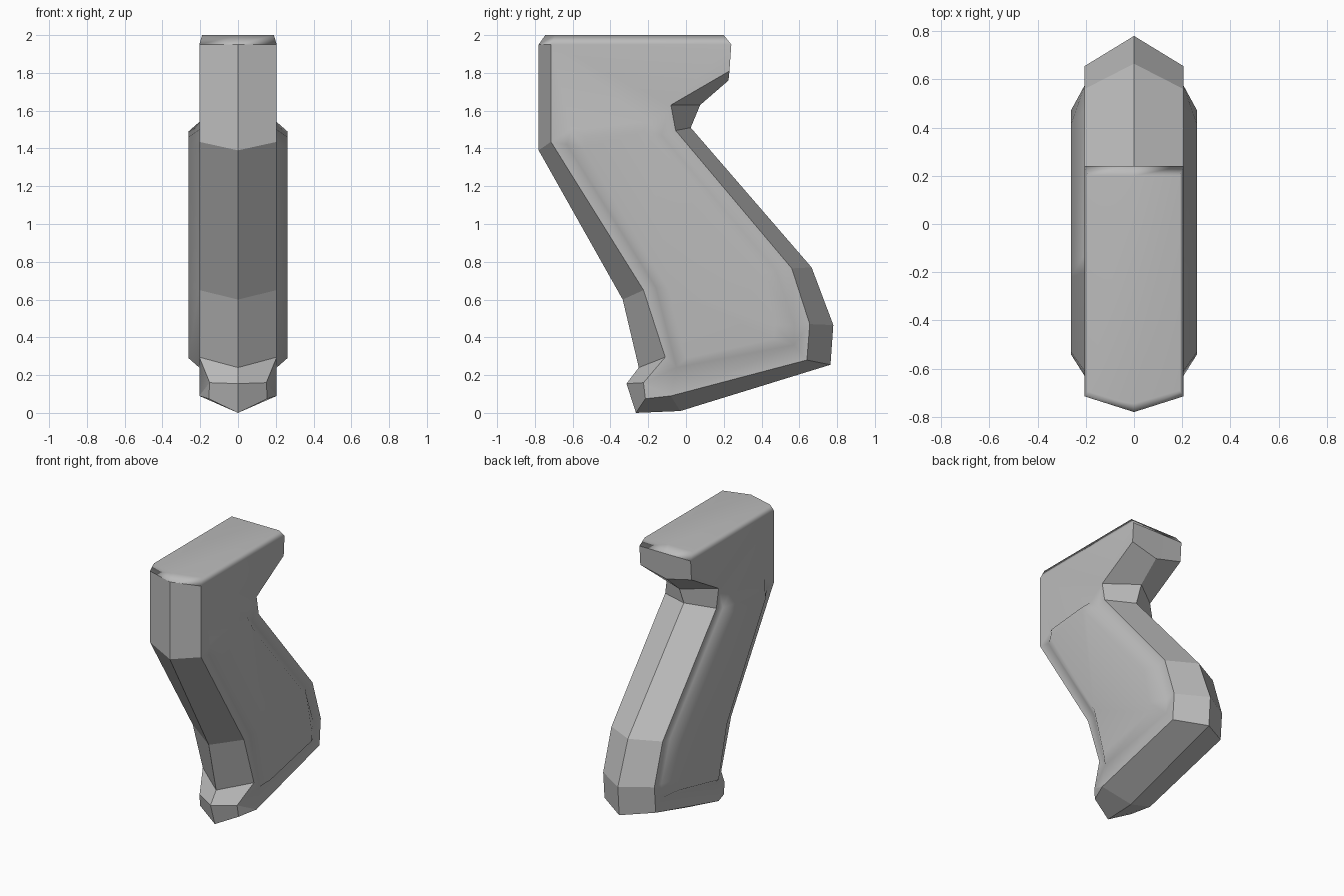
import bpy, bmesh

cube = bpy.data.objects.get("Cube")
if cube:
    bpy.data.objects.remove(cube)

grey = bpy.data.materials.new("plain grey")
grey.use_nodes = True
colour = (0.5, 0.5, 0.5, 1)
grey.diffuse_color = colour
grey.node_tree.nodes["Principled BSDF"].inputs["Base Color"].default_value = colour

W = 0.205   # half width of the body
P = 0.262   # half width of the raised side panels

# Centre ridge outline (y, z), from the front of the cap down and around
ridge = [(-.78, 1.95), (-.78, 1.39), (-.335, .6), (-.25, .24), (-.315, .155),
         (-.265, 0), (-.03, .01), (.765, .255), (.78, .465), (.665, .77),
         (.025, 1.51), (.075, 1.63), (.225, 1.76), (.24, 1.95)]
# Matching outline of the flat sides
side = [(-.715, 1.95), (-.715, 1.435), (-.225, .65), (-.11, .295), (-.225, .16),
        (-.215, .075), (-.08, .09), (.64, .28), (.655, .47), (.56, .765),
        (-.055, 1.495), (-.08, 1.63), (.23, 1.81), (.24, 1.95)]
narrow = {4: .15, 5: .155}   # pinched points of the toe
# Raised panel: foot of its slope and its flat top
foot = [(-.61, 1.5), (-.63, 1.42), (-.16, .665), (-.05, .24), (.57, .36),
        (.575, .465), (.475, .755), (-.13, 1.47), (-.2, 1.54)]
crest = [(-.53, 1.46), (-.54, 1.4), (-.095, .66), (0, .29), (.465, .39),
         (.47, .465), (.41, .74), (-.18, 1.43), (-.22, 1.49)]

bm = bmesh.new()


def ring(points, x, pinch={}):
    s = 1 if x > 0 else -1
    return [bm.verts.new((s * pinch[i] if i in pinch else x, y, z))
            for i, (y, z) in enumerate(points)]


def loop_edges(verts):
    return [bm.edges.get(p) or bm.edges.new(p)
            for p in zip(verts, verts[1:] + verts[:1])]


def bridge(a, b, closed=True):
    n = len(a)
    for i in range(n if closed else n - 1):
        j = (i + 1) % n
        bm.faces.new((a[i], a[j], b[j], b[i]))


# Faceted walls between the ridge and each side
mid = ring(ridge, 0)
sides = {s: ring(side, s * W, narrow) for s in (1, -1)}
for s in sides:
    bridge(mid, sides[s], closed=False)

# Cap with a bevelled rim
shoulder = [sides[1][0], sides[1][-1], mid[-1], sides[-1][-1], sides[-1][0], mid[0]]
lid = [bm.verts.new(c) for c in ((.19, -.69, 2), (.19, .2, 2), (0, .2, 2),
                                 (-.19, .2, 2), (-.19, -.69, 2), (0, -.745, 2))]
bridge(shoulder, lid)
bm.faces.new(lid)

# Flat sides with the raised panels
soft = set(lid)
for s, outline in sides.items():
    low, high = ring(foot, s * W), ring(crest, s * P)
    bridge(low, high)
    bm.faces.new(high)
    bmesh.ops.triangle_fill(bm, edges=loop_edges(outline) + loop_edges(low),
                            use_beauty=True)
    soft.update(low + high)
bmesh.ops.recalc_face_normals(bm, faces=bm.faces)

# Crisp facet edges, soft panel slopes and cap rim
rim = {bm.edges.get((sides[s][0], sides[s][-1])) for s in sides}
for f in bm.faces:
    f.smooth = True
for e in bm.edges:
    flat = e.calc_face_angle(0) < .05
    e.smooth = flat or e in rim or any(v in soft for v in e.verts)

mesh = bpy.data.meshes.new("grip_body")
bm.to_mesh(mesh)
bm.free()
mesh.materials.append(grey)
grip = bpy.data.objects.new("grip_body", mesh)
bpy.context.collection.objects.link(grip)
weighted = grip.modifiers.new("face weighted shading", 'WEIGHTED_NORMAL')
weighted.keep_sharp = True
